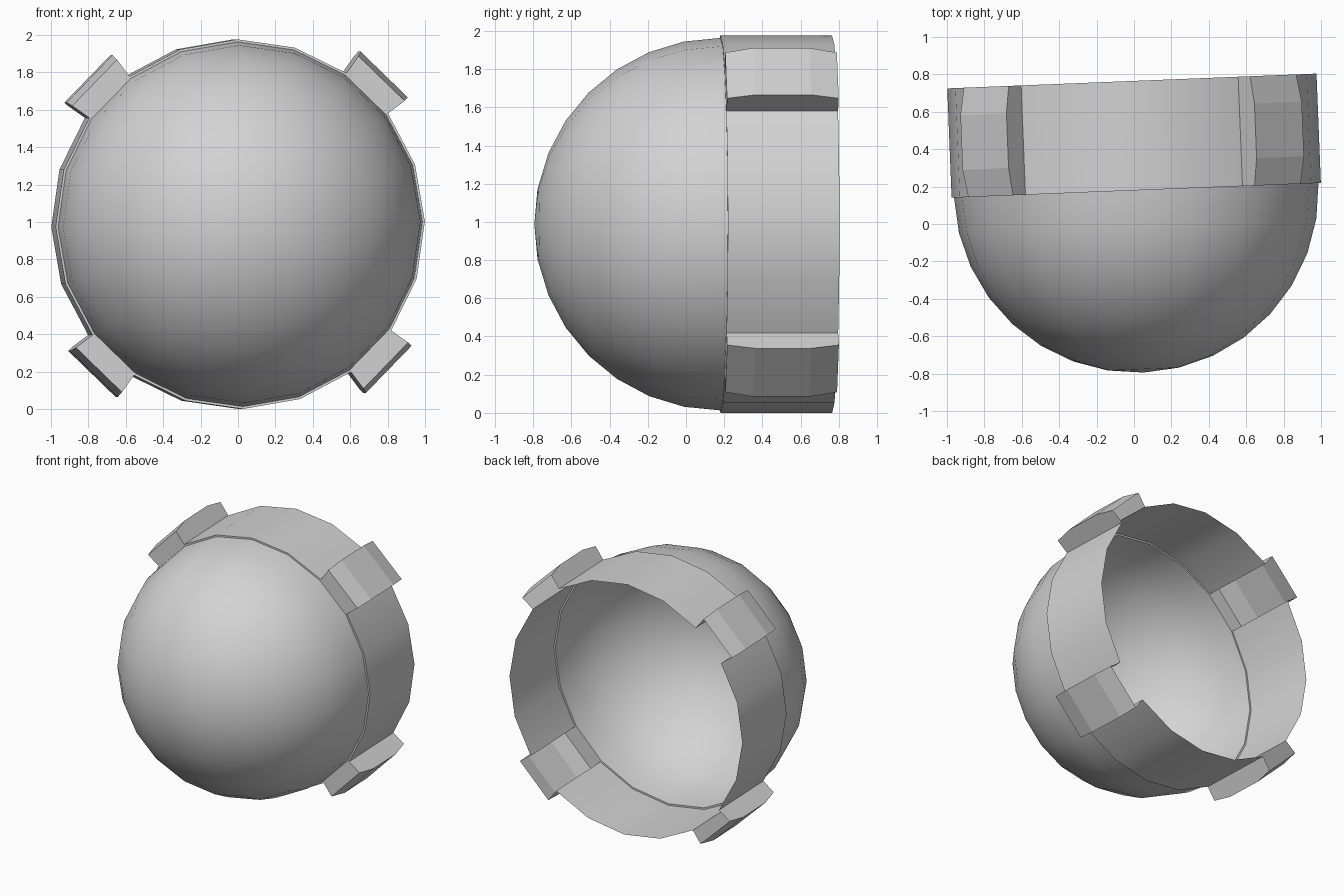
import bpy, bmesh, math
from mathutils import Matrix, Vector

cube = bpy.data.objects.get("Cube")
if cube:
    bpy.data.objects.remove(cube, do_unlink=True)

SIDES = 20
STEP = math.tau / SIDES
R_BAND = 0.988
R_DOME = 0.975
DEPTH = 0.585

grey = bpy.data.materials.new("light_grey")
grey.use_nodes = True
colour = (0.65, 0.65, 0.65, 1)
grey.diffuse_color = colour
grey.node_tree.nodes["Principled BSDF"].inputs["Base Color"].default_value = colour

# The whole shell is turned slightly about its upright and long axes
PLACE = (Matrix.Translation((0.012, 0.18, 0.988))
         @ Matrix.Rotation(0.04, 4, "Z") @ Matrix.Rotation(-0.015, 4, "Y"))


def polar(radius, angle, y):
    return Vector((radius * math.cos(angle), y, radius * math.sin(angle)))


def finish(name, bm, centre, smooth):
    """Turn faces away from the centre, then make the placed object."""
    bmesh.ops.remove_doubles(bm, verts=bm.verts, dist=1e-5)
    bm.normal_update()
    for f in bm.faces:
        if f.normal.dot(f.calc_center_median() - centre) < 0:
            f.normal_flip()
        f.smooth = smooth
    mesh = bpy.data.meshes.new(name)
    bm.to_mesh(mesh)
    bm.free()
    mesh.materials.append(grey)
    obj = bpy.data.objects.new(name, mesh)
    bpy.context.collection.objects.link(obj)
    obj.matrix_world = PLACE


def lathe(name, profile, skip=(), smooth=True):
    """Sweep a (radius, y) profile around the long axis."""
    bm = bmesh.new()
    for k in range(SIDES):
        if k in skip:
            continue
        a, b = k * STEP, (k + 1) * STEP
        for (r0, y0), (r1, y1) in zip(profile, profile[1:]):
            corners = [polar(r0, a, y0), polar(r0, b, y0), polar(r1, b, y1)]
            if r1 > 1e-4:
                corners.append(polar(r1, a, y1))
            bm.faces.new([bm.verts.new(c) for c in corners])
    finish(name, bm, Vector((0, DEPTH / 2, 0)), smooth)


# Rounded dome, ending in a pole at the front
RINGS = 8
arc = [math.pi / 2 * i / RINGS for i in range(RINGS + 1)]
lathe("dome", [(R_DOME * math.cos(t), -R_DOME * math.sin(t)) for t in arc])

# Thin step between the dome and the band
lathe("lip", [(R_DOME, 0), (R_BAND, 0)], smooth=False)

# Band, open at the back and at the four lugs
LUGS = (2, 7, 12, 17)
lathe("band", [(R_BAND, 0), (R_BAND, DEPTH)], skip=LUGS)

# Lugs: hollow raised boxes with a bulged outer face, open at the back
LOW, HIGH = 1.099, 1.129
outline = [(R_BAND, 0), (LOW, 0), (HIGH, DEPTH * 0.25),
           (HIGH, DEPTH * 0.75), (LOW, DEPTH), (R_BAND, DEPTH)]
names = ("upper_left_lug", "upper_right_lug", "lower_right_lug", "lower_left_lug")
for name, k in zip(names, LUGS):
    bm = bmesh.new()
    a, b = [[bm.verts.new(polar(r, j * STEP, y)) for r, y in outline]
            for j in (k, k + 1)]
    bm.faces.new(a)
    bm.faces.new(b)
    for i in range(len(outline) - 2):
        bm.faces.new((a[i], a[i + 1], b[i + 1], b[i]))
    finish(name, bm, polar(1.03, (k + 0.5) * STEP, DEPTH / 2), False)
